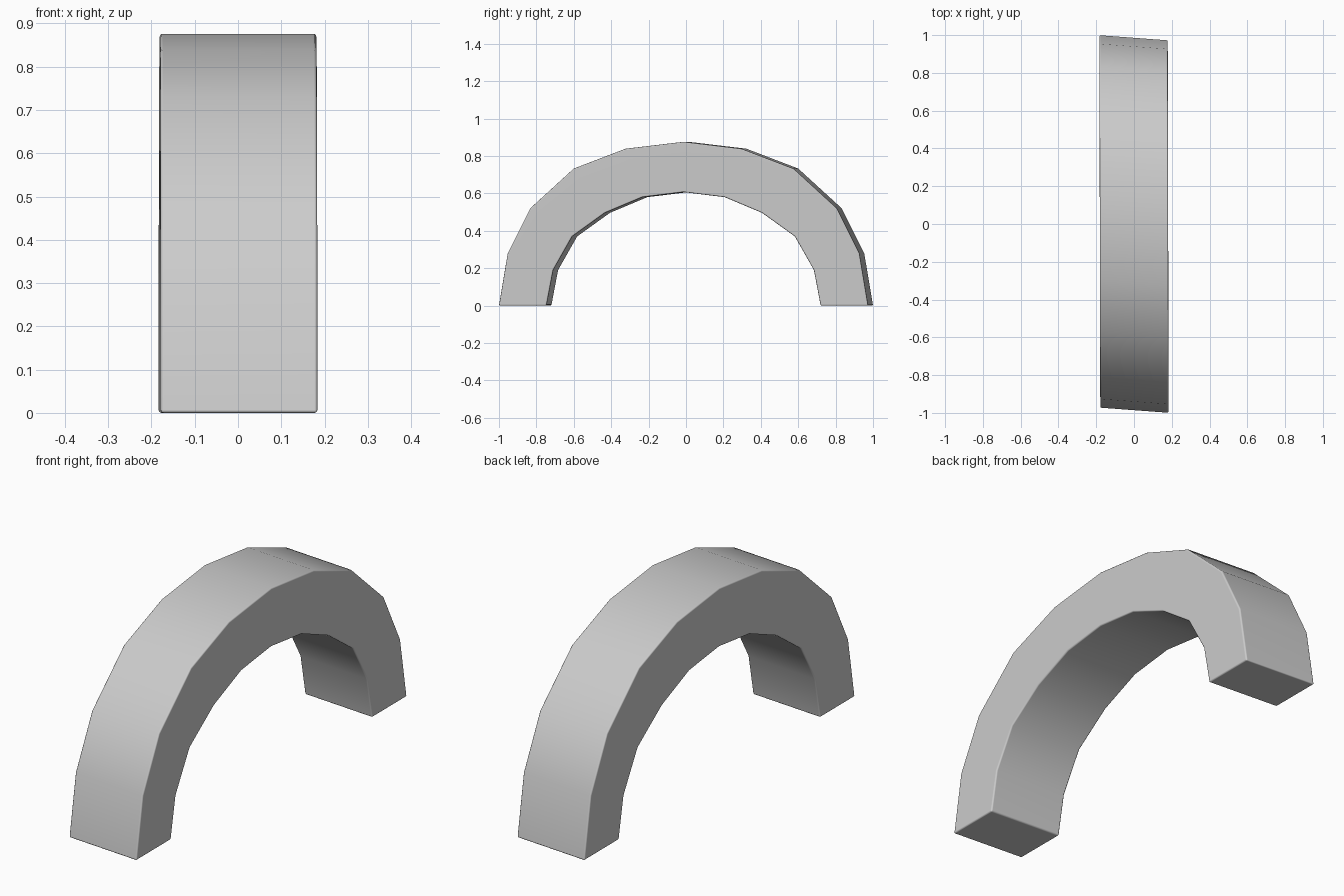
import bpy, bmesh, math

if "Cube" in bpy.data.objects:
    bpy.data.objects.remove(bpy.data.objects["Cube"])

# Half profiles (y, z) from foot to crown
OUTER = [(0.987, 0), (0.94, 0.28), (0.82, 0.52), (0.587, 0.733), (0.31, 0.839), (0, 0.876)]
INNER = [(0.733, 0), (0.697, 0.19), (0.595, 0.37), (0.42, 0.496), (0.22, 0.58), (0, 0.607)]
HALF_WIDTH = 0.181
SKEW = 0.0135   # each side face is slid slightly along y


def mirrored(half):
    return half + [(-y, z) for y, z in reversed(half[:-1])]


# Arch: a four-sided section swept along the profile
bm = bmesh.new()
rings = []
for outer, inner in zip(mirrored(OUTER), mirrored(INNER)):
    corners = ((-1, outer), (1, outer), (1, inner), (-1, inner))
    rings.append([bm.verts.new((s * HALF_WIDTH - 0.0025 * y, y - s * SKEW, z))
                  for s, (y, z) in corners])
for a, b in zip(rings, rings[1:]):
    for i in range(4):
        j = (i + 1) % 4
        bm.faces.new((a[i], a[j], b[j], b[i]))
bm.faces.new(rings[0])
bm.faces.new(rings[-1])
bmesh.ops.recalc_face_normals(bm, faces=bm.faces)

mesh = bpy.data.meshes.new("arch")
bm.to_mesh(mesh)
bm.free()
arch = bpy.data.objects.new("arch", mesh)
bpy.context.collection.objects.link(arch)

# Fine rounded edges, with the broad faces kept flat in shading
bevel = arch.modifiers.new("edge_rounding", 'BEVEL')
bevel.width = 0.007
bevel.segments = 3
bevel.limit_method = 'ANGLE'
bevel.angle_limit = math.radians(50)
bpy.context.view_layer.objects.active = arch
arch.select_set(True)
bpy.ops.object.modifier_apply(modifier=bevel.name)
bpy.ops.object.shade_smooth_by_angle(angle=math.radians(40))
weighted = arch.modifiers.new("weighted_normals", 'WEIGHTED_NORMAL')
weighted.keep_sharp = True
